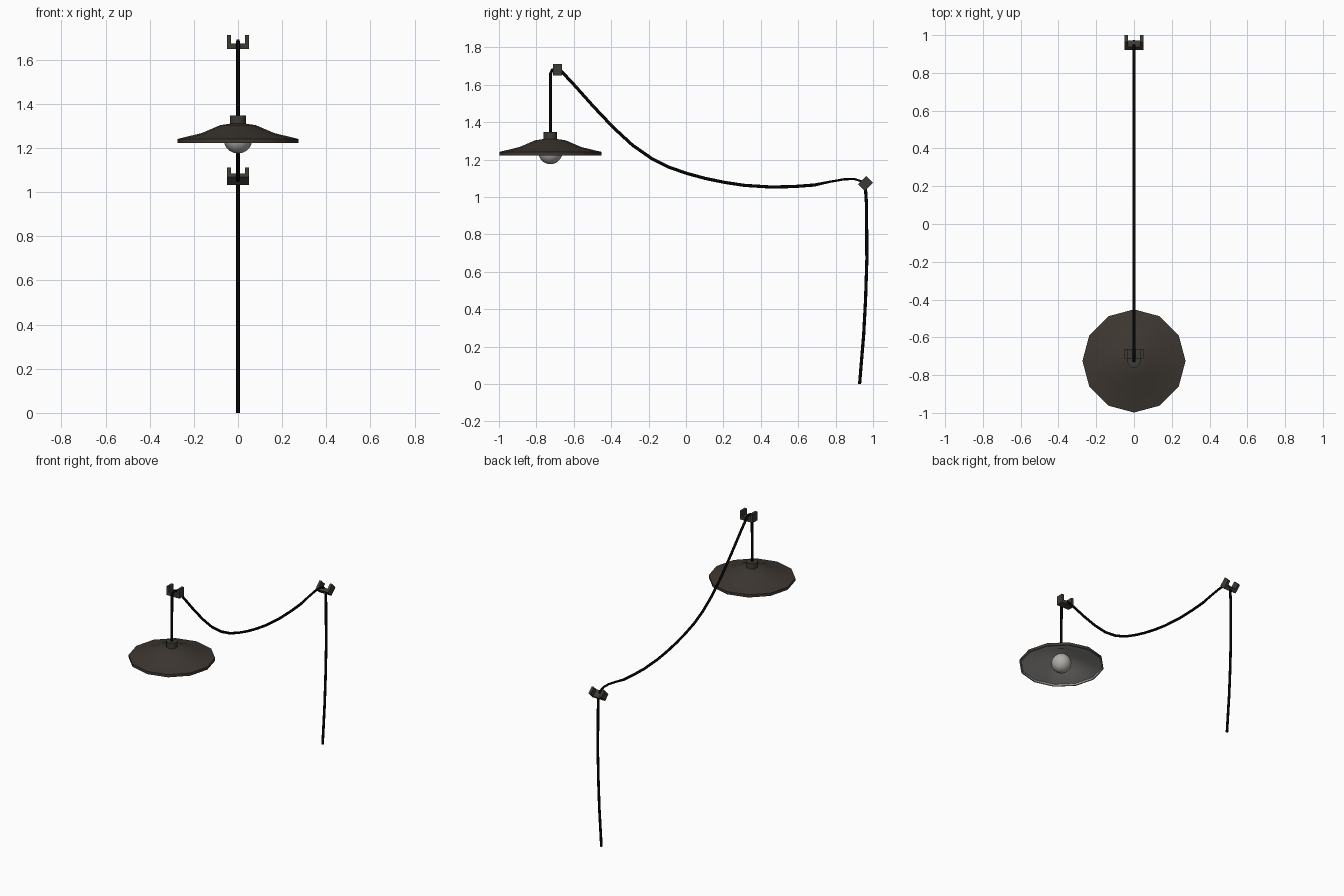
import bpy, bmesh, math
from mathutils import Matrix, Vector

if "Cube" in bpy.data.objects:
    bpy.data.objects.remove(bpy.data.objects["Cube"])


def material(name, rgb):
    m = bpy.data.materials.new(name)
    m.diffuse_color = (*rgb, 1)
    m.use_nodes = True
    m.node_tree.nodes["Principled BSDF"].inputs["Base Color"].default_value = m.diffuse_color
    return m


BROWN = material("dark bronze", (0.047, 0.038, 0.031))
FITTING = material("olive bronze", (0.048, 0.043, 0.034))
BLACK = material("black cable", (0.001, 0.001, 0.001))
GREY = material("pale lining", (0.38, 0.37, 0.36))
GLASS = material("frosted bulb", (0.44, 0.42, 0.40))
LAMP_Y = -0.725


def add(name, bm, mat, smooth=None):
    me = bpy.data.meshes.new(name)
    bm.to_mesh(me)
    bm.free()
    ob = bpy.data.objects.new(name, me)
    bpy.context.collection.objects.link(ob)
    me.materials.append(mat)
    if smooth:
        bpy.ops.object.select_all(action='DESELECT')
        ob.select_set(True)
        bpy.context.view_layer.objects.active = ob
        bpy.ops.object.shade_smooth_by_angle(angle=math.radians(smooth))
    return ob


def revolve(name, profile, mat, sides=12, smooth=40):
    """Turn an (r, z) profile, listed from the top outside downwards, around the lamp axis."""
    bm = bmesh.new()
    rings = []
    for r, z in profile:
        n = sides if r > 0 else 1
        rings.append([bm.verts.new((r * math.cos(2 * math.pi * i / sides),
                                    LAMP_Y + r * math.sin(2 * math.pi * i / sides), z))
                      for i in range(n)])
    for a, b in zip(rings, rings[1:]):
        for i in range(sides):
            j = (i + 1) % sides
            quad = [a[i % len(a)], b[i % len(b)], b[j % len(b)], a[j % len(a)]]
            bm.faces.new(list(dict.fromkeys(quad)))
    return add(name, bm, mat, smooth)


# shade: outer shell, pale lining with the rim underside, socket on top
revolve("shade", [(0, 1.31), (0.035, 1.31), (0.081, 1.303), (0.165, 1.267),
                  (0.273, 1.241), (0.273, 1.222)], BROWN)
revolve("shade_lining", [(0.273, 1.222), (0.264, 1.222), (0.262, 1.233), (0.16, 1.258),
                         (0.08, 1.293), (0, 1.298)], GREY)
revolve("socket", [(0, 1.348), (0.036, 1.348), (0.036, 1.305)], FITTING)

# bulb
bm = bmesh.new()
bmesh.ops.create_uvsphere(bm, u_segments=16, v_segments=10, radius=0.065,
                          matrix=Matrix.Translation((0, LAMP_Y, 1.24)))
add("bulb", bm, GLASS, 60)


# cable clips: U-shaped section extruded along y
def clip(name, y, z, tilt):
    w, t, h, d, base = 0.049, 0.017, 0.031, 0.025, -0.007
    section = [(-w, -h), (w, -h), (w, h), (w - t, h), (w - t, base),
               (t - w, base), (t - w, h), (-w, h)]
    bm = bmesh.new()
    face = bm.faces.new([bm.verts.new((px, -d, pz)) for px, pz in section])
    ext = bmesh.ops.extrude_face_region(bm, geom=[face])
    bmesh.ops.translate(bm, vec=(0, 2 * d, 0),
                        verts=[v for v in ext["geom"] if isinstance(v, bmesh.types.BMVert)])
    bmesh.ops.recalc_face_normals(bm, faces=bm.faces)
    bm.transform(Matrix.Translation((0, y, z)) @ Matrix.Rotation(math.radians(tilt), 4, 'X'))
    add(name, bm, FITTING)


clip("upper_clip", -0.687, 1.68, 0)
clip("lower_clip", 0.96, 1.072, -45)

# cable: (y, z) path swept with an eight-sided tube, flatter near the lower clip
path = [(-0.725, 1.34), (-0.725, 1.5), (-0.724, 1.66), (-0.716, 1.678), (-0.69, 1.684),
        (-0.666, 1.671), (-0.612, 1.615), (-0.495, 1.484), (-0.388, 1.371),
        (-0.286, 1.277), (-0.184, 1.206), (-0.088, 1.158), (0.008, 1.125),
        (0.104, 1.099), (0.206, 1.078), (0.313, 1.062), (0.457, 1.053), (0.58, 1.056),
        (0.687, 1.064), (0.767, 1.081), (0.848, 1.095), (0.901, 1.096), (0.94, 1.083),
        (0.96, 1.04), (0.965, 0.96), (0.967, 0.666), (0.96, 0.452), (0.95, 0.265),
        (0.928, 0.0)]
bm = bmesh.new()
rings = []
for i, (y, z) in enumerate(path):
    a, b = path[max(i - 1, 0)], path[min(i + 1, len(path) - 1)]
    t = Vector((0, b[0] - a[0], b[1] - a[1])).normalized()
    n = Vector((0, -t.z, t.y))
    flat = 0.006 if 0.7 < y < 0.95 and z > 1 else 0.0085
    rings.append([bm.verts.new(Vector((0.0085 * math.cos(k * math.pi / 4), y, z))
                               + n * flat * math.sin(k * math.pi / 4)) for k in range(8)])
for r0, r1 in zip(rings, rings[1:]):
    for k in range(8):
        bm.faces.new((r0[k], r0[k - 1], r1[k - 1], r1[k]))
bm.faces.new(rings[0])
bm.faces.new(rings[-1])
for v in rings[-1]:
    v.co.z = 0
bmesh.ops.recalc_face_normals(bm, faces=bm.faces)
add("cable", bm, BLACK, 50)
